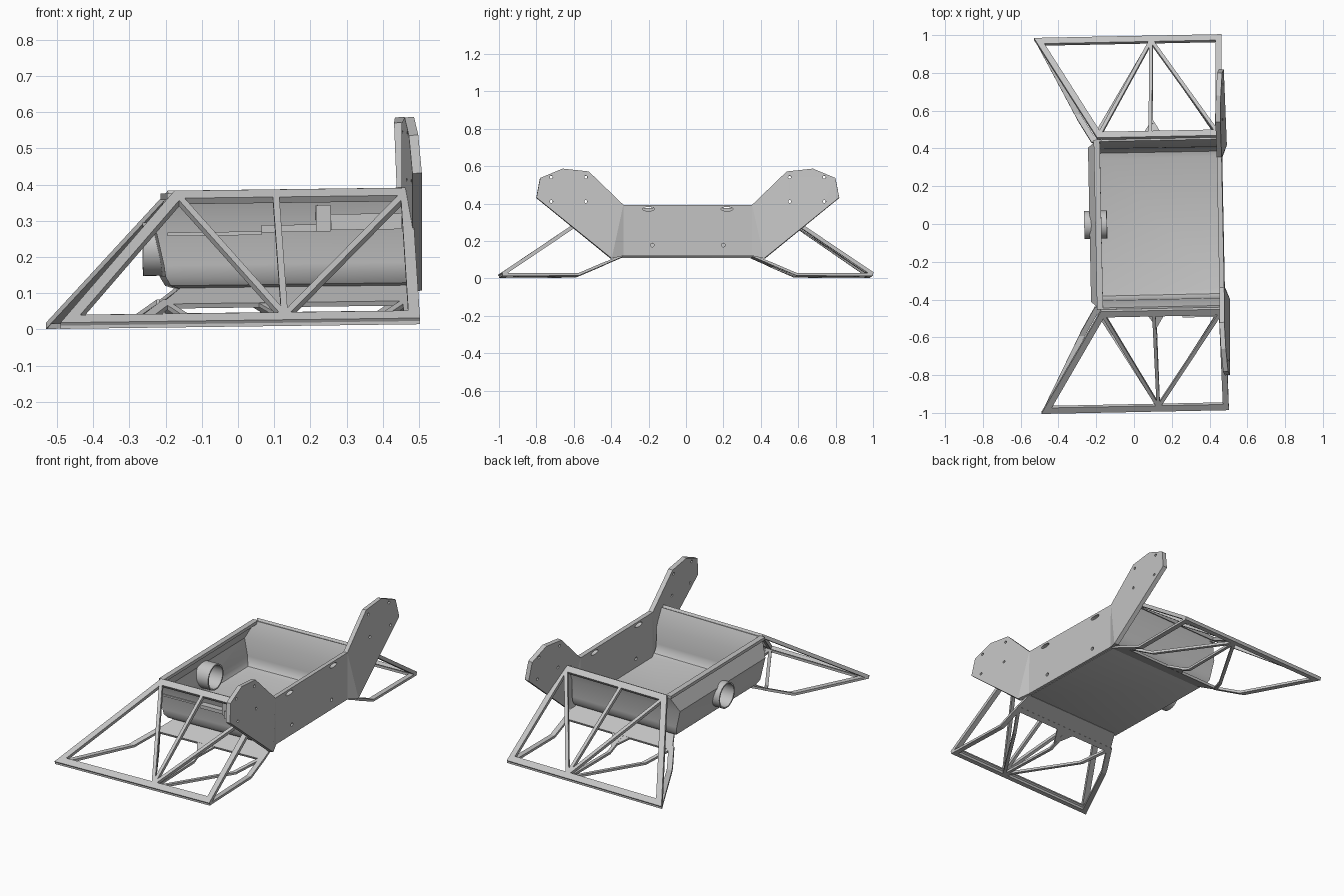
import bpy, bmesh
from mathutils import Matrix, Vector

old = bpy.data.objects.get("Cube")
if old:
    bpy.data.objects.remove(old, do_unlink=True)

# One bare-metal grey for the whole frame
grey = bpy.data.materials.new("bare grey metal")
grey.use_nodes = True
colour = (0.55, 0.55, 0.55, 1)
grey.diffuse_color = colour
grey.node_tree.nodes["Principled BSDF"].inputs["Base Color"].default_value = colour

# The whole frame sits slightly yawed and pitched
POSE = (Matrix.Translation((0, 0, 0.005)) @ Matrix.Rotation(0.02, 4, "Z")
        @ Matrix.Rotation(-0.013, 4, "Y"))


def finish(name, bm, thick=0, cutter=None, smooth=False):
    """Turn a bmesh into an object, thickening, cutting and shading it."""
    bmesh.ops.recalc_face_normals(bm, faces=bm.faces)
    mesh = bpy.data.meshes.new(name)
    bm.to_mesh(mesh)
    bm.free()
    obj = bpy.data.objects.new(name, mesh)
    bpy.context.collection.objects.link(obj)
    if thick:
        mod = obj.modifiers.new("thickness", "SOLIDIFY")
        mod.thickness, mod.offset = thick, 0
    if cutter:
        mod = obj.modifiers.new("holes", "BOOLEAN")
        mod.operation, mod.solver, mod.object = "DIFFERENCE", "EXACT", cutter
    deps = bpy.context.evaluated_depsgraph_get()
    baked = bpy.data.meshes.new_from_object(obj.evaluated_get(deps))
    obj.modifiers.clear()
    obj.data = baked
    baked.name = name
    baked.materials.clear()
    baked.materials.append(grey)
    if cutter:
        bpy.data.objects.remove(cutter, do_unlink=True)
    if smooth:
        bpy.ops.object.select_all(action="DESELECT")
        obj.select_set(True)
        bpy.context.view_layer.objects.active = obj
        bpy.ops.object.shade_smooth_by_angle(angle=0.6)
    obj.matrix_world = POSE
    return obj


def faces_from(polys):
    """Build a welded sheet from polygons given as point lists."""
    bm = bmesh.new()
    for poly in polys:
        bm.faces.new([bm.verts.new(p) for p in poly])
    bmesh.ops.remove_doubles(bm, verts=bm.verts, dist=0.0005)
    return bm


def rods(name, specs):
    """Cylinders along x: (x, y, z, radius, stretch along y)."""
    bm = bmesh.new()
    for x, y, z, r, stretch in specs:
        m = (Matrix.Translation((x, y, z)) @ Matrix.Diagonal((1, stretch, 1, 1))
             @ Matrix.Rotation(1.5708, 4, "Y"))
        bmesh.ops.create_cone(bm, cap_ends=True, segments=24, radius1=r,
                              radius2=r, depth=0.2, matrix=m)
    obj = finish(name, bm)
    obj.matrix_world = Matrix()
    obj.hide_render = True
    return obj


def box(name, lo, hi):
    lo, hi = Vector(lo), Vector(hi)
    bm = bmesh.new()
    bmesh.ops.create_cube(bm, size=1, matrix=Matrix.Translation((lo + hi) / 2)
                          @ Matrix.Diagonal((*(hi - lo), 1)))
    finish(name, bm)


def truss(name, pts, cells, border, web, height, side, thick, kink=None):
    """Cut-out panel: inset each cell of a flat plan, then lift it to shape."""
    bm = faces_from([[(*pts[k], 0) for k in cell] for cell in cells])
    bmesh.ops.recalc_face_normals(bm, faces=bm.faces)
    cores = list(bm.faces)
    bmesh.ops.inset_region(bm, faces=cores, thickness=border, use_boundary=True,
                           use_even_offset=True)
    bmesh.ops.inset_individual(bm, faces=cores, thickness=web, use_even_offset=True)
    bmesh.ops.delete(bm, geom=cores, context="FACES")
    if kink:
        bmesh.ops.bisect_plane(bm, geom=bm.verts[:] + bm.edges[:] + bm.faces[:],
                               plane_co=(0, kink, 0), plane_no=(0, 1, 0))
    for v in bm.verts:
        v.co.z = height(v.co.y)
        v.co.y *= side
    finish(name, bm, thick)


# Open tub: U-shaped rings (front x, half width, z), open towards the end plate
rings = [(-0.16, 0.35, 0.112), (-0.19, 0.38, 0.122), (-0.203, 0.397, 0.145),
         (-0.207, 0.402, 0.175), (-0.228, 0.405, 0.275), (-0.18, 0.445, 0.37)]
loops = [[(0.46, -y, z), (x, -y, z), (x, y, z), (0.46, y, z)] for x, y, z in rings]
polys = [loops[0]]
for a, b in zip(loops, loops[1:]):
    polys += [[a[i], a[i + 1], b[i + 1], b[i]] for i in range(3)]
finish("tub", faces_from(polys), 0.01, rods("port_cutter", [(-0.22, 0, 0.22, 0.07, 1)]), True)

# Round port through the tub's front wall
bm = bmesh.new()
bmesh.ops.create_cone(bm, cap_ends=False, segments=40, radius1=0.07, radius2=0.07,
                      depth=0.12, matrix=Matrix.Translation((-0.2, 0, 0.22))
                      @ Matrix.Rotation(1.5708, 4, "Y"))
finish("port_tube", bm, 0.008, smooth=True)
box("front_rim", (-0.2, -0.45, 0.355), (-0.168, 0.45, 0.373))

# End plate with two bent ears and bolt holes
def ear(y, z):
    return 0.466 + 0.045 * (y - 0.345) - 0.069 * (z - 0.38)


X = 0.463
polys = [[(X, -0.345, 0.11), (X, 0.345, 0.11), (X, 0.345, 0.382), (X, -0.345, 0.382)]]
outline = [(0.41, 0.095), (0.81, 0.42), (0.79, 0.525), (0.67, 0.575), (0.53, 0.56)]
holes = [(X, s * 0.21, 0.36, 0.011, 3) for s in (-1, 1)]
holes += [(X, s * 0.19, 0.167, 0.01, 1) for s in (-1, 1)]
for s in (-1, 1):
    top = (X, s * 0.345, 0.382)
    rim = [(ear(y, z), s * y, z) for y, z in outline]
    polys += [[top, (X, s * 0.345, 0.11), rim[0]], [top] + rim]
    holes += [(ear(y, z), s * y, z, 0.008, 1) for y in (0.545, 0.73) for z in (0.4, 0.53)]
finish("end_plate", faces_from(polys), 0.026, rods("bolt_cutter", holes))

# Side outriggers: sloping upper truss and bent lower truss
def upper_z(y):
    return 0.372 - (y - 0.455) * 0.673


def lower_z(y):
    return max(0.01, 0.11 - (y - 0.35) * 0.426)


upper = {"A": (-0.18, 0.455), "T": (0.1, 0.455), "B": (0.475, 0.455),
         "M": (0.11, 0.99), "C": (0.483, 0.99), "D": (-0.51, 0.99)}
lower = dict(upper, A=(-0.215, 0.435), K=(-0.29, 0.56), T=(0.1, 0.435), B=(0.475, 0.435))
for s, label in ((1, "back"), (-1, "front")):
    truss(label + "_upper_truss", upper, ["ADM", "AMT", "TMB", "BMC"],
          0.022, 0.009, upper_z, s, 0.02)
    truss(label + "_lower_truss", lower, ["AKDM", "AMT", "TMB", "BMC"],
          0.02, 0.009, lower_z, s, 0.014, kink=0.585)
    strip = [(-0.16, 0.35), (0.47, 0.35), (0.475, 0.45), (-0.215, 0.45)]
    gusset = [(0.04, 0.45), (0.17, 0.45), (0.11, 0.55)]
    for part, plan in (("flange", strip), ("gusset", gusset)):
        sheet = faces_from([[(x, s * y, lower_z(y)) for x, y in plan]])
        finish(label + "_" + part, sheet, 0.012)

# Latch hardware on the front side wall
box("latch_block", (0.25, -0.5, 0.266), (0.445, -0.455, 0.31))
box("latch_tab", (0.21, -0.46, 0.262), (0.25, -0.43, 0.335))
box("latch_strip", (0.06, -0.45, 0.262), (0.21, -0.41, 0.282))
box("latch_rail", (-0.2, -0.415, 0.255), (0.06, -0.405, 0.265))
